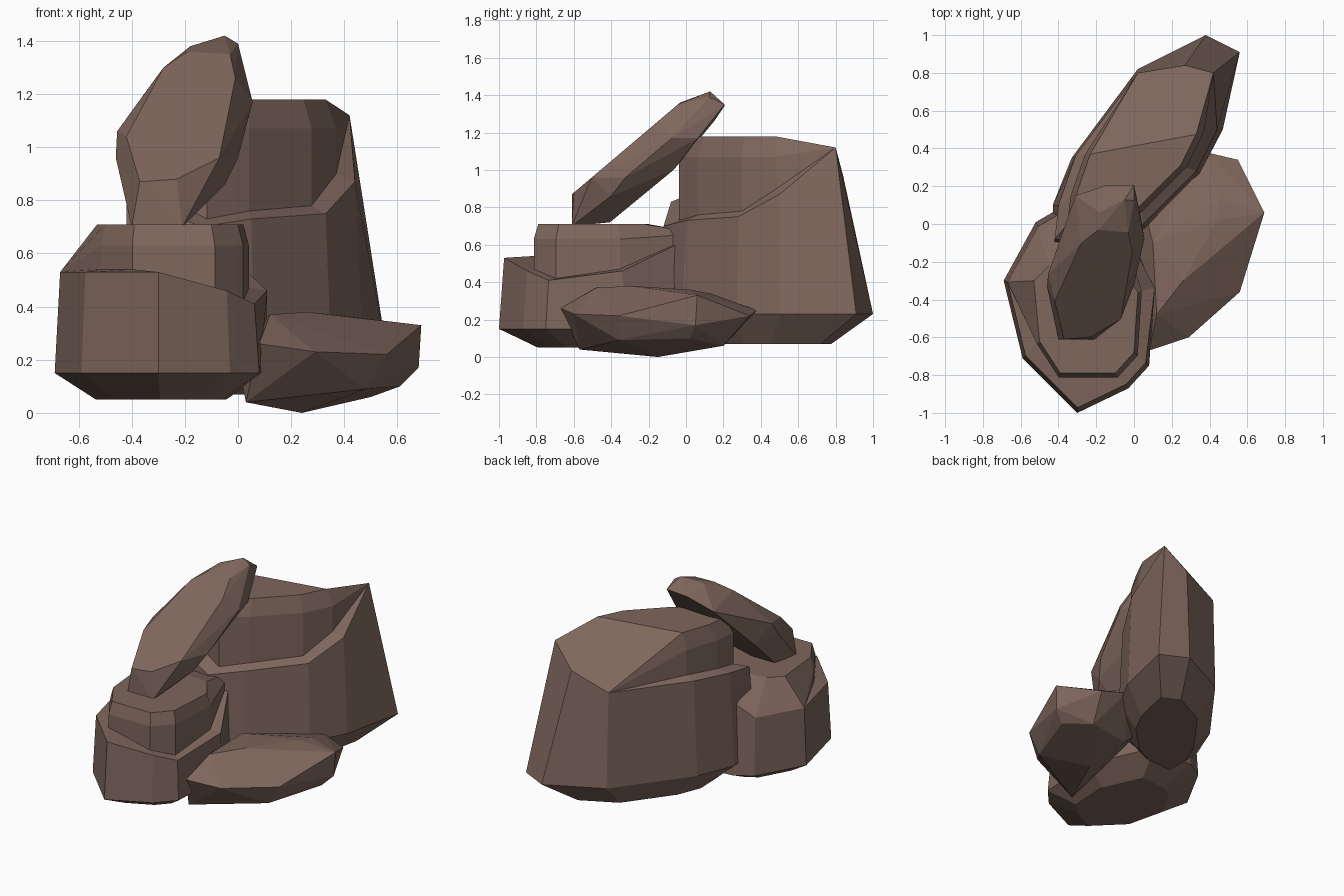
import bpy
import bmesh
from mathutils import Vector

if "Cube" in bpy.data.objects:
    bpy.data.objects.remove(bpy.data.objects["Cube"], do_unlink=True)

# One brown stone colour
stone = bpy.data.materials.new("brown_stone")
stone.use_nodes = True
colour = (0.21, 0.135, 0.108, 1)
stone.diffuse_color = colour
stone.node_tree.nodes["Principled BSDF"].inputs["Base Color"].default_value = colour
stone.node_tree.nodes["Principled BSDF"].inputs["Roughness"].default_value = 0.9


def finish(name, bm):
    bmesh.ops.remove_doubles(bm, verts=bm.verts[:], dist=0.001)
    bmesh.ops.recalc_face_normals(bm, faces=bm.faces[:])
    mesh = bpy.data.meshes.new(name)
    bm.to_mesh(mesh)
    bm.free()
    mesh.materials.append(stone)
    obj = bpy.data.objects.new(name, mesh)
    bpy.context.collection.objects.link(obj)
    return obj


def loft(name, rings, crease=None):
    """Skin stacked rings and cap both ends; crease splits the top cap."""
    bm = bmesh.new()
    loops = [[bm.verts.new(p) for p in ring] for ring in rings]
    count = len(loops[0])
    for low, high in zip(loops, loops[1:]):
        for i in range(count):
            j = (i + 1) % count
            bm.faces.new((low[i], low[j], high[j], high[i]))
    bm.faces.new(loops[0])
    cap = bm.faces.new(loops[-1])
    if crease:
        bmesh.utils.face_split(cap, loops[-1][crease[0]], loops[-1][crease[1]])
    return finish(name, bm)


def hull(name, points):
    """Chiselled convex stone around a handful of corner points."""
    bm = bmesh.new()
    for p in points:
        bm.verts.new(p)
    bmesh.ops.convex_hull(bm, input=bm.verts[:])
    loose = [v for v in bm.verts if not v.link_faces]
    bmesh.ops.delete(bm, geom=loose, context='VERTS')
    bmesh.ops.dissolve_limit(bm, angle_limit=0.06, verts=bm.verts[:], edges=bm.edges[:])
    return finish(name, bm)


def toward(points, centre, amount):
    """Pull points horizontally toward a centre."""
    middle = Vector(centre)
    return [Vector(p[:2]).lerp(middle, amount) for p in points]


def at_height(points, z):
    return [(p[0], p[1], z) for p in points]


def ledge(rim, inner, height, flush):
    """Ring above a ledge; flush corners stay on the rim (no step there)."""
    return [rim[i] if i in flush else (p[0], p[1], height(rim[i][2]))
            for i, p in enumerate(inner)]


# Large back boulder: wide base, ledge around the front, raised block on top
waist = [(.38, 1), (.56, .91), (.47, .5), (.35, .27), (.06, -.02),
         (-.15, -.12), (-.42, -.14), (-.43, .1), (-.33, .35), (.02, .82)]
rim = [(.27, .84, .97), (.42, .8, 1.12), (.44, .5, .87), (.33, .28, .75), (.05, 0, .73),
       (-.14, -.12, .7), (-.42, -.08, .83), (-.4, .1, .85), (-.31, .36, .87), (.02, .8, .87)]
centre = (0, .4)
flush = {0, 1, 9}
inner = toward(rim, centre, .16)
loft("back_boulder", [
    at_height(toward(waist, (.06, .38), .36), .07),
    at_height(waist, .23),
    rim,
    ledge(rim, inner, lambda z: z + .03, flush),
    ledge(rim, inner, lambda z: 1.07, flush),
    ledge(rim, toward(inner, centre, .11), lambda z: 1.18, flush),
], crease=(2, 8))

# Front boulder: same build, with a lower block on top
waist = [(-.69, -.3), (-.59, -.71), (-.3, -1), (-.03, -.87), (.08, -.75),
         (.1, -.32), (-.09, .1), (-.4, .08), (-.52, .01)]
heights = [.53, .53, .53, .46, .41, .46, .66, .63, .53]
centre = (-.28, -.45)
rim = [(p.x, p.y, z) for p, z in zip(toward(waist, centre, .05), heights)]
rim[5] = (.11, -.34, .46)
top = [(-.53, -.3), (-.5, -.62), (-.39, -.79), (-.1, -.79), (0, -.68),
       (.02, -.36), (-.08, -.22), (-.3, -.2), (-.45, -.22)]
flush = {0, 6, 7, 8}
inner = toward(top, centre, -.07)
loft("front_boulder", [
    at_height(toward(waist, centre, .38), .05),
    at_height(waist, .15),
    rim,
    ledge(rim, inner, lambda z: z + .01, flush),
    ledge(rim, inner, lambda z: .63, flush),
    at_height(top, .71),
])

# Low flat rock lying beside the boulders
girdle = [(.08, -.67, .26), (.29, -.6, .23), (.56, -.36, .22), (.68, .06, .24),
          (.55, .34, .22), (.38, .38, .25), (0, -.35, .18), (.05, .1, .2)]
crown = [(.12, -.48, .37), (.26, -.3, .38), (.44, .02, .36),
         (.69, .06, .33), (.45, .13, .34), (.1, -.1, .36)]
underside = [(.03, -.57, .04), (.24, -.15, 0), (.5, .2, .06), (.61, .02, .1),
             (.68, .05, .17), (.48, -.36, .09), (.2, .15, .06)]
hull("flat_rock", girdle + crown + underside)


# Leaning slab: outlines given as x, z on a sloped face, pushed back by a depth
def sloped(points):
    return [(x, -.61 + (z - .87) * 1.18 + depth, z) for x, z, depth in points]


face = [(x, z, 0) for x, z in [(-.42, 1.04), (-.28, 1.3), (-.19, 1.36), (-.03, 1.35),
                              (-.01, 1.26), (-.07, .96), (-.23, .88), (-.37, .87)]]
edge = [(-.46, .96, .17), (-.455, 1.06, .12), (-.18, 1.38, .07), (-.05, 1.42, .09),
        (0, 1.39, .12), (.055, 1.17, .18), (0, .96, .18), (-.05, .86, .22),
        (-.21, .7, .2), (-.4, .7, .2)]
back = [(-.31, 1.26, .3), (-.15, 1.34, .26), (0, 1.35, .25), (.03, 1.17, .32),
        (-.05, 1, .39), (-.41, .95, .37), (-.38, .72, .38), (-.2, .72, .38)]
hull("leaning_slab", sloped(face + edge + back))
